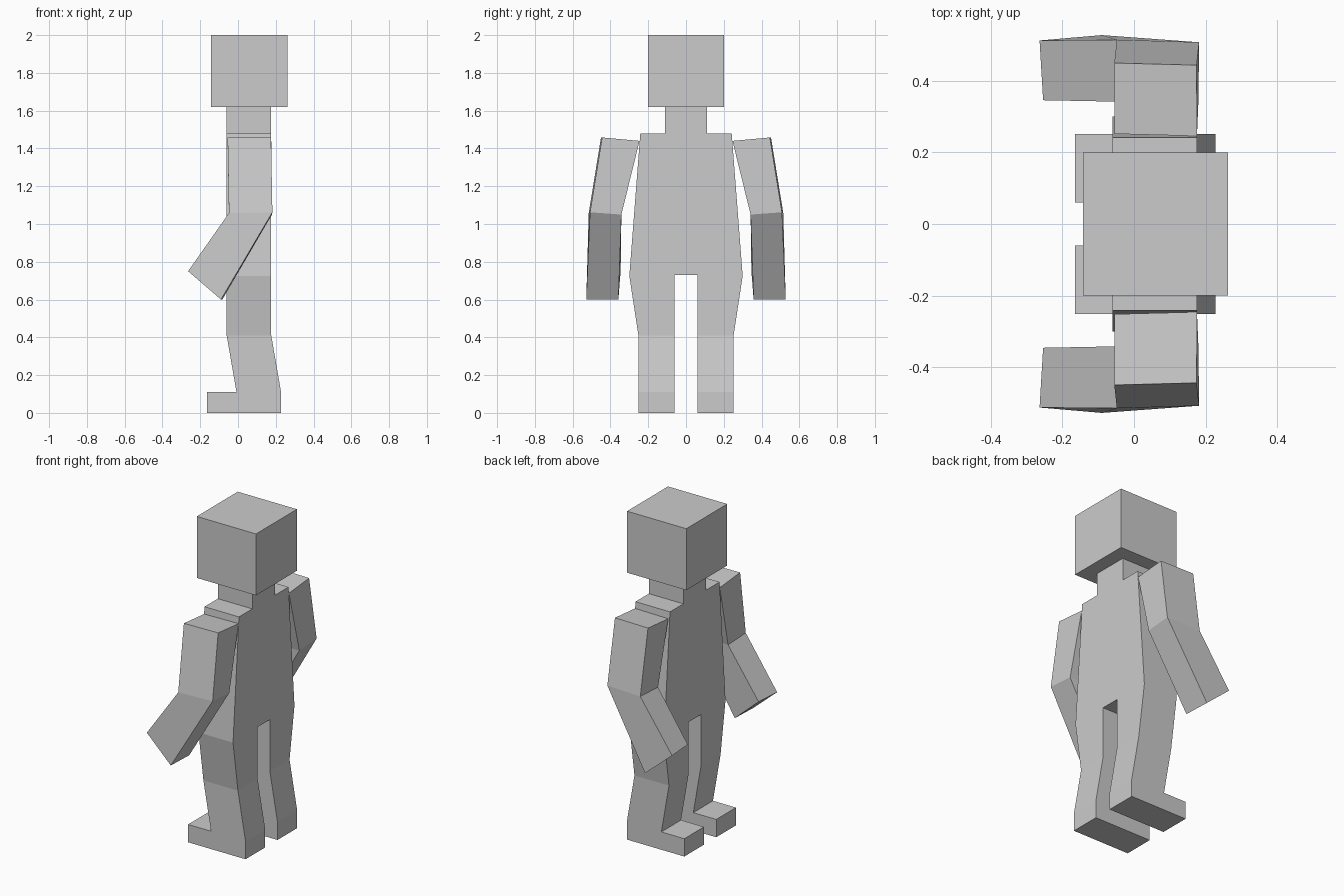
import bpy, bmesh
from mathutils import Vector

if "Cube" in bpy.data.objects:
    bpy.data.objects.remove(bpy.data.objects["Cube"])


def finish(bm, name):
    bmesh.ops.recalc_face_normals(bm, faces=bm.faces[:])
    mesh = bpy.data.meshes.new(name)
    bm.to_mesh(mesh)
    bm.free()
    obj = bpy.data.objects.new(name, mesh)
    bpy.context.collection.objects.link(obj)
    return obj


def extrude(bm, face, offset):
    new = bmesh.ops.extrude_discrete_faces(bm, faces=[face])["faces"][0]
    bmesh.ops.translate(bm, verts=new.verts[:], vec=Vector(offset))
    bm.normal_update()
    return new


def box(name, lo, hi):
    bm = bmesh.new()
    bmesh.ops.create_cube(bm, size=1)
    for v in bm.verts:
        v.co = [(a + b) / 2 + c * (b - a) for a, b, c in zip(lo, hi, v.co)]
    return finish(bm, name)


# Head
box("head", (-0.142, -0.2, 1.62), (0.263, 0.2, 2.0))

# Body: half outline (y, z), mirrored, extruded front to back
half = [(0.112, 1.62), (0.112, 1.48), (0.242, 1.48), (0.3, 0.725),
        (0.252, 0.41), (0.06, 0.41), (0.06, 0.73)]
outline = half + [(-y, z) for y, z in reversed(half)]
bm = bmesh.new()
front = bm.faces.new([bm.verts.new((-0.06, y, z)) for y, z in outline])
back = bmesh.ops.extrude_face_region(bm, geom=[front])["geom"]
bmesh.ops.translate(bm, verts=[g for g in back if isinstance(g, bmesh.types.BMVert)],
                    vec=(0.236, 0, 0))
bmesh.ops.recalc_face_normals(bm, faces=bm.faces[:])
bm.normal_update()

# Lower legs and feet grow out of the thigh ends
for side in (1, -1):
    end = next(f for f in bm.faces if all(abs(v.co.z - 0.41) < 0.001 for v in f.verts)
               and f.calc_center_median().y * side > 0)
    ankle = extrude(bm, end, (0.052, 0, -0.3))
    extrude(bm, ankle, (0, 0, -0.11))
    toe = next(f for f in bm.faces if f.normal.x < -0.9
               and f.calc_center_median().z < 0.1
               and f.calc_center_median().y * side > 0)
    extrude(bm, toe, (-0.157, 0, 0))
finish(bm, "body")

# Arms: shoulder, elbow and hand sections lofted, then mirrored
sections = [
    [(-0.055, 0.45, 1.458), (0.175, 0.444, 1.458), (0.176, 0.246, 1.44), (-0.055, 0.252, 1.44)],
    [(-0.048, 0.515, 1.058), (0.182, 0.508, 1.062), (0.18, 0.342, 1.05), (-0.048, 0.342, 1.05)],
    [(-0.264, 0.513, 0.75), (-0.09, 0.528, 0.6), (-0.083, 0.358, 0.6), (-0.254, 0.346, 0.752)],
]
bm = bmesh.new()
rings = [[bm.verts.new(p) for p in s] for s in sections]
for a, b in zip(rings, rings[1:]):
    for i in range(4):
        j = (i + 1) % 4
        bm.faces.new((a[i], a[j], b[j], b[i]))
bm.faces.new(rings[0])
bm.faces.new(rings[-1])
arms = finish(bm, "arms")
mirror = arms.modifiers.new("mirror", "MIRROR")
mirror.use_axis = (False, True, False)
mirror.use_mirror_merge = False
